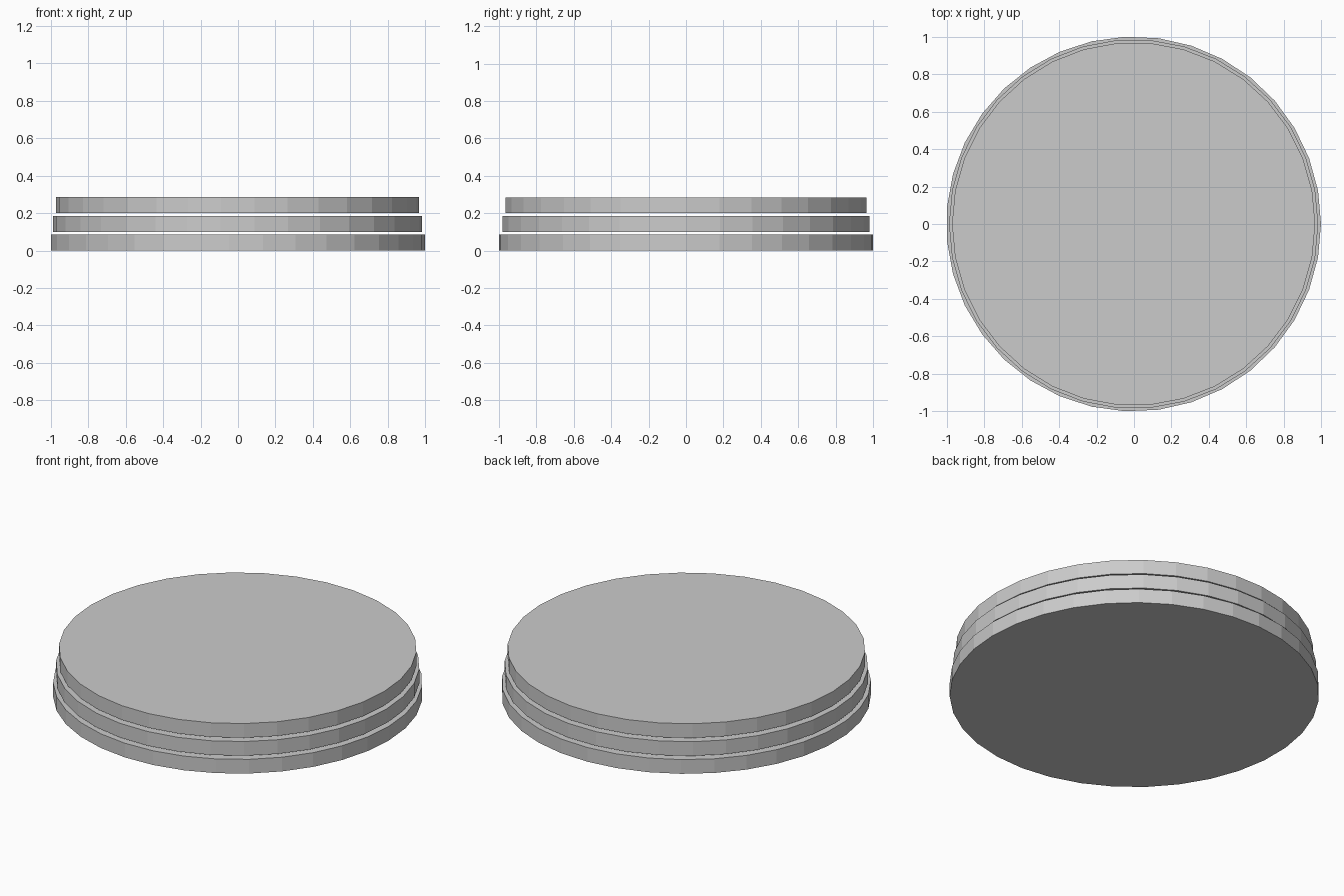
import bpy, bmesh, math

if "Cube" in bpy.data.objects:
    bpy.data.objects.remove(bpy.data.objects["Cube"])

PITCH, THICK = 0.10, 0.085
SHIFT_X = -0.002  # centres the odd-sided bottom disc


def disc(name, radius, sides, z):
    """Flat-sided disc with its first corner on +x."""
    bm = bmesh.new()
    ring = [bm.verts.new((SHIFT_X + radius * math.cos(2 * math.pi * i / sides),
                          radius * math.sin(2 * math.pi * i / sides), z))
            for i in range(sides)]
    base = bm.faces.new(ring)
    out = bmesh.ops.extrude_face_region(bm, geom=[base], use_keep_orig=True)
    top = [g for g in out["geom"] if isinstance(g, bmesh.types.BMVert)]
    bmesh.ops.translate(bm, verts=top, vec=(0, 0, THICK))
    bmesh.ops.recalc_face_normals(bm, faces=bm.faces)
    mesh = bpy.data.meshes.new(name)
    bm.to_mesh(mesh)
    bm.free()
    bpy.context.collection.objects.link(bpy.data.objects.new(name, mesh))


# Three separate discs, each slightly smaller than the one below
for i, (name, radius, sides) in enumerate([("bottom_disc", 1.001, 35),
                                           ("middle_disc", 0.986, 34),
                                           ("top_disc", 0.97, 34)]):
    disc(name, radius, sides, i * PITCH)
